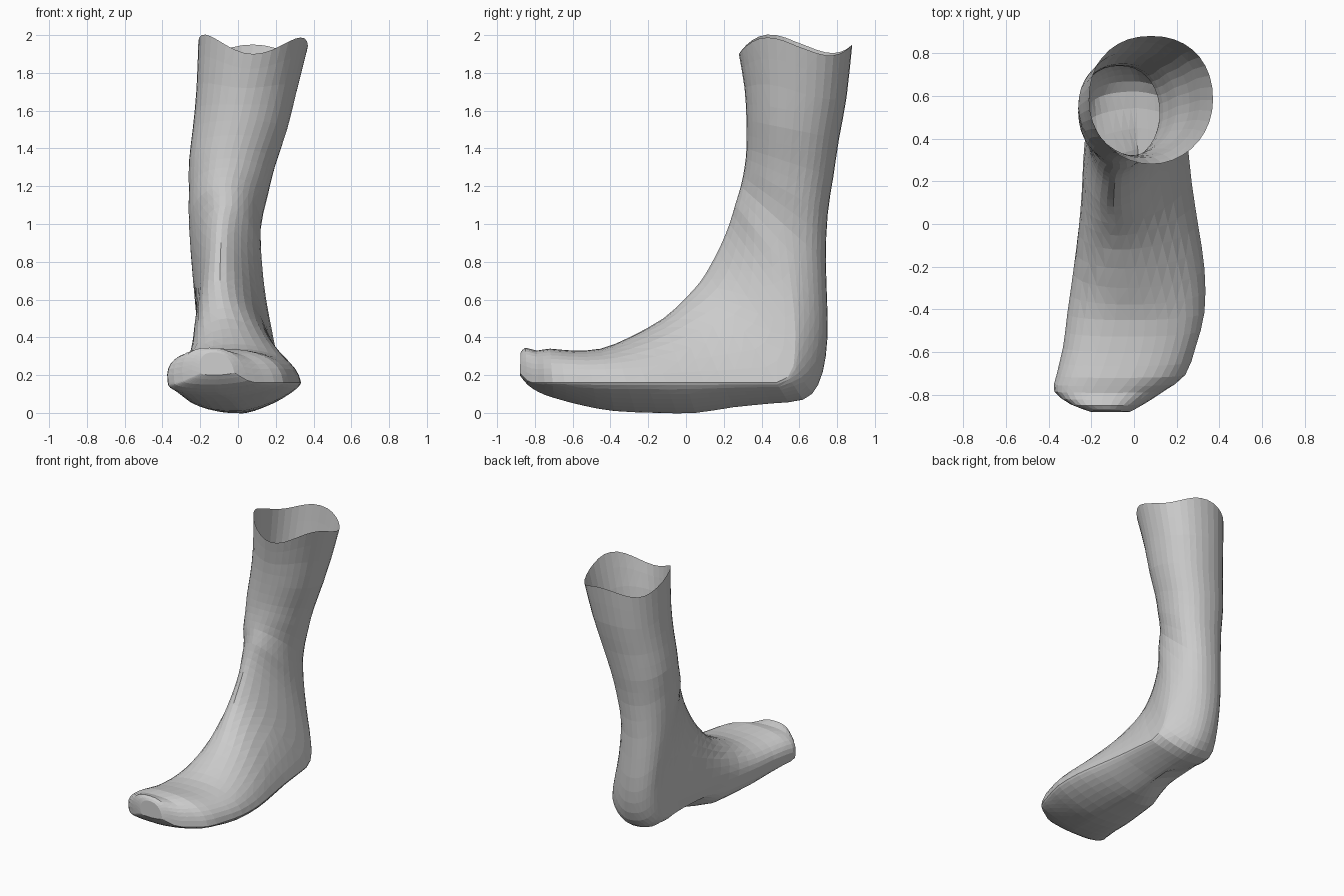
import bpy, bmesh, math

cube = bpy.data.objects.get("Cube")
if cube:
    bpy.data.objects.remove(cube)

SEGMENTS = 36
STEPS = 2

# Sections fanning from the toes round the heel and up the leg:
# top/front point y z, bottom/back point y z, right x, left x, fullness
SECTIONS = [
    (-.875, .32, -.88, .2, -.2, -.02, 2.4),
    (-.85, .345, -.84, .15, -.29, .05, 2.5),
    (-.79, .33, -.78, .11, -.37, .14, 2.5),
    (-.72, .34, -.7, .08, -.36, .24, 2.5),
    (-.6, .33, -.55, .04, -.33, .29, 2.5),
    (-.45, .34, -.38, .01, -.31, .33, 2.3),
    (-.3, .4, -.15, 0, -.28, .33, 2),
    (-.12, .5, .05, 0, -.25, .3, 1.9),
    (0, .61, .25, .03, -.23, .27, 1.8),
    (.08, .7, .45, .05, -.22, .25, 1.8),
    (.14, .8, .62, .07, -.21, .23, 1.8),
    (.19, .9, .7, .15, -.21, .2, 1.8),
    (.23, 1, .74, .3, -.22, .16, 1.9),
    (.26, 1.1, .75, .5, -.24, .13, 2),
    (.29, 1.2, .74, .8, -.26, .12, 2),
    (.31, 1.3, .75, 1.05, -.26, .16, 2),
    (.32, 1.4, .78, 1.25, -.26, .2, 2),
    (.32, 1.55, .81, 1.45, -.24, .26, 2),
    (.31, 1.72, .85, 1.67, -.22, .31, 2),
    (.28, 1.9, .88, 1.95, -.21, .37, 2),
]


def smooth_rows(rows):
    """Catmull-Rom interpolation between neighbouring sections."""
    out = []
    last = len(rows) - 1
    for i in range(last):
        a, b = rows[max(i - 1, 0)], rows[i]
        c, d = rows[i + 1], rows[min(i + 2, last)]
        for s in range(STEPS):
            t = s / STEPS
            out.append([q + .5 * t * (r - p + t * (2*p - 5*q + 4*r - w + t * (3*(q - r) + w - p)))
                        for p, q, r, w in zip(a, b, c, d)])
    out.append(rows[-1])
    return out


def power(value, n):
    return math.copysign(abs(value) ** (2 / n), value)


def bell(value, middle, width):
    return max(0, 1 - ((value - middle) / width) ** 2)


def ring(row):
    """One closed section, widest at the sole rim on the foot."""
    yp, zp, yq, zq, right, left, n = row
    leg = min(max((zp - .75) / .45, 0), 1)
    rim = min(max((.16 - zq) / (zp - zq), .11), .5)
    widest = rim + (.5 - rim) * leg
    centre, half = (left + right) / 2, (left - right) / 2
    # Instep ridge leans to the inner side; the inner sole is hollow at the arch
    lean = -.11 * bell(zp, .7, .42)
    inner_sole = 2.5 - 1.6 * bell(yq, .3, .35)
    rise = max(0, (zp - 1.6) / .3)
    points = []
    for k in range(SEGMENTS):
        angle = math.tau * k / SEGMENTS
        c, s = math.cos(angle), math.sin(angle)
        sole = 1.4 if s > 0 else inner_sole
        exponent = n if c > 0 else sole + (2.2 - sole) * leg
        height = power(c, exponent)
        f = widest + ((1 - widest) if c > 0 else widest) * height
        # Wavy open top edge, with a peak on each side
        lift = rise * s * s * (.03 - math.copysign(.01, s) + .16 * c)
        points.append((centre + half * power(s, exponent) + lean * max(0, height),
                       yq + (yp - yq) * f,
                       zq + (zp - zq) * f + lift))
    return points


# Foot and leg skin, closed at the toes and open at the top
bm = bmesh.new()
rings = [[bm.verts.new(p) for p in ring(row)] for row in smooth_rows(SECTIONS)]
for lower, upper in zip(rings, rings[1:]):
    for k in range(SEGMENTS):
        j = (k + 1) % SEGMENTS
        bm.faces.new((lower[k], lower[j], upper[j], upper[k]))
bm.faces.new(rings[0])
bmesh.ops.triangulate(bm, faces=bm.faces[:])
bmesh.ops.recalc_face_normals(bm, faces=bm.faces[:])

mesh = bpy.data.meshes.new("foot_and_leg")
bm.to_mesh(mesh)
bm.free()
foot = bpy.data.objects.new("foot_and_leg", mesh)
bpy.context.collection.objects.link(foot)

# Plain grey surface
grey = bpy.data.materials.new("plain_grey")
grey.use_nodes = True
colour = (.6, .6, .6, 1)
grey.diffuse_color = colour
grey.node_tree.nodes["Principled BSDF"].inputs["Base Color"].default_value = colour
mesh.materials.append(grey)
